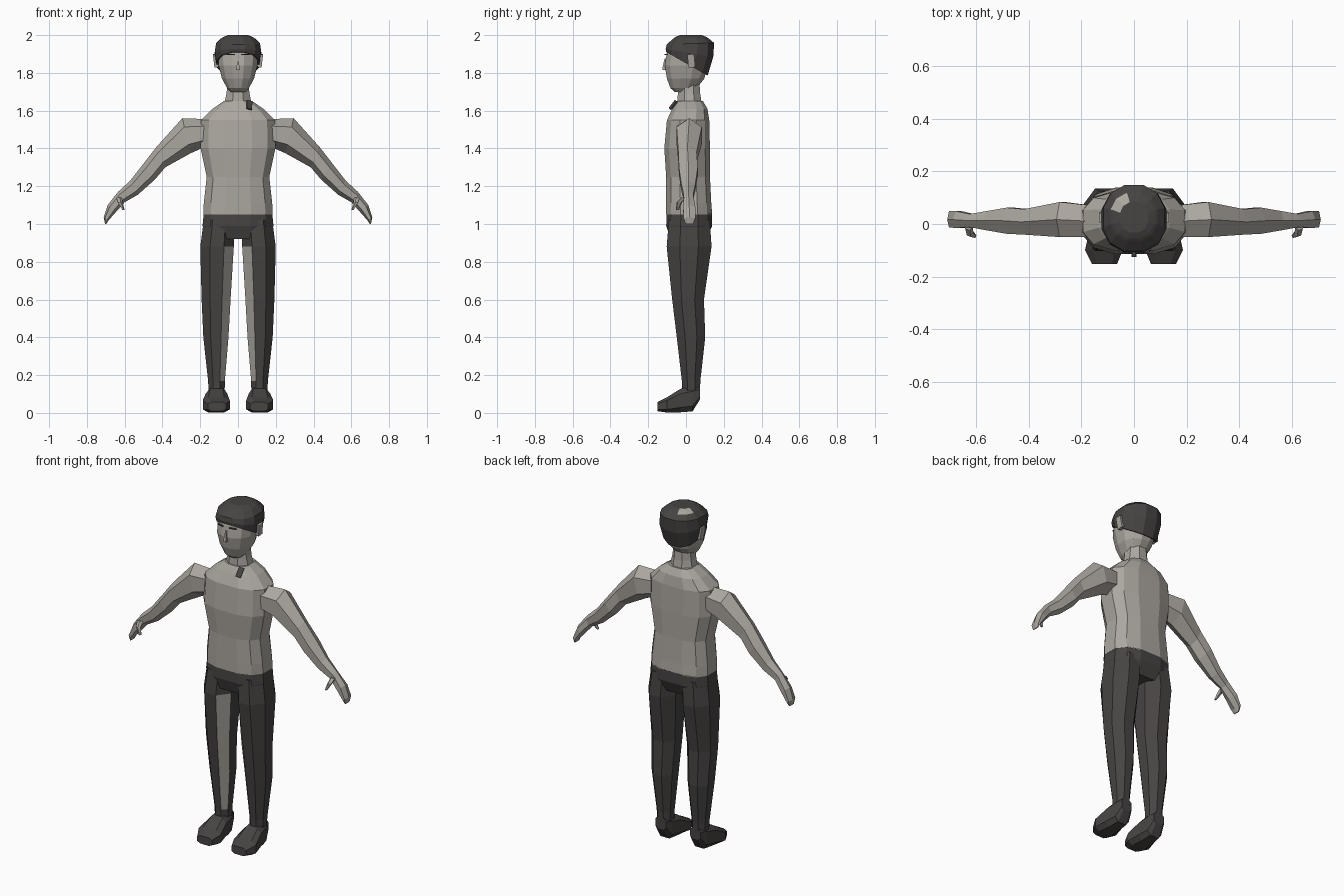
import bpy, bmesh, math
from mathutils import Vector, Matrix

if "Cube" in bpy.data.objects:
    bpy.data.objects.remove(bpy.data.objects["Cube"])


def material(name, rgb):
    m = bpy.data.materials.new(name)
    m.use_nodes = True
    m.diffuse_color = (*rgb, 1)
    node = next(n for n in m.node_tree.nodes if n.type == 'BSDF_PRINCIPLED')
    node.inputs["Base Color"].default_value = (*rgb, 1)
    return m


LIGHT = material("warm light grey", (0.41, 0.385, 0.35))
DARK = material("charcoal", (0.062, 0.058, 0.056))


def finish(bm, name, mats, rule=None):
    bmesh.ops.recalc_face_normals(bm, faces=bm.faces)
    bm.normal_update()
    if rule:
        for f in bm.faces:
            f.material_index = int(rule(f.calc_center_median(), f.normal))
    me = bpy.data.meshes.new(name)
    bm.to_mesh(me)
    bm.free()
    for m in mats:
        me.materials.append(m)
    ob = bpy.data.objects.new(name, me)
    bpy.context.collection.objects.link(ob)
    return ob


def power(v, e):
    return math.copysign(abs(v) ** e, v) if abs(v) > 1e-6 else 0


def loft(name, rings, n, mats, e=1, off=0.5, side=1, rule=None):
    """Skin a tube over rings given as (centre, u axis, v axis)."""
    bm = bmesh.new()
    loops = []
    for c, u, v in rings:
        loop = []
        for k in range(n):
            a = math.tau * (k + off) / n
            p = Vector(c) + Vector(u) * power(math.cos(a), e) + Vector(v) * power(math.sin(a), e)
            loop.append(bm.verts.new((p.x * side, p.y, p.z)))
        loops.append(loop)
    for a, b in zip(loops, loops[1:]):
        for k in range(n):
            j = (k + 1) % n
            bm.faces.new((a[k], a[j], b[j], b[k]))
    bm.faces.new(loops[0])
    bm.faces.new(loops[-1])
    return finish(bm, name, mats, rule)


def level(z, hx, y0, y1, cx=0, tilt=0):
    """Horizontal ring; tilt is the rise from middle to back."""
    return (cx, (y0 + y1) / 2, z), (hx, 0, 0), (0, (y1 - y0) / 2, tilt)


def box(name, loc, size, mat, rot=(0, 0, 0), taper=1):
    bm = bmesh.new()
    bmesh.ops.create_cube(bm, size=1)
    for v in bm.verts:
        if v.co.z > 0:
            v.co.x *= taper
            v.co.y *= taper
    bmesh.ops.scale(bm, vec=size, verts=bm.verts)
    ob = finish(bm, name, [mat])
    ob.location, ob.rotation_euler = loc, rot
    return ob


# Torso, neck and hips
loft("sweater", [level(*r) for r in (
    (1.05, .188, -.108, .142), (1.11, .186, -.108, .137), (1.25, .170, -.108, .13),
    (1.40, .203, -.118, .13), (1.55, .200, -.104, .126), (1.61, .138, -.075, .116),
    (1.65, .078, -.052, .092))], 12, [LIGHT], e=.75)
loft("neck", [level(1.63, .08, -.052, .09), level(1.69, .066, -.048, .08),
              level(1.76, .058, -.045, .075)], 8, [LIGHT])
loft("hips", [level(1.055, .186, -.106, .142), level(.99, .193, -.108, .142),
              level(.92, .165, -.085, .11)], 12, [DARK], e=.75)
box("collar_patch", (.06, -.068, 1.63), (.03, .008, .055), DARK, rot=(-.62, .25, .3))

# Head
loft("head", [level(*r) for r in (
    (1.70, .042, -.062, .03), (1.72, .06, -.085, .06), (1.77, .088, -.104, .10),
    (1.84, .106, -.116, .12), (1.90, .108, -.106, .125), (1.95, .10, -.09, .12))],
    12, [LIGHT], e=.9)
loft("nose", [level(1.815, .014, -.13, -.10), level(1.83, .011, -.128, -.10),
              level(1.875, .005, -.116, -.10)], 4, [LIGHT])


# Hair cap with a tilted hairline and a pale arc on the crown
def crown_arc(c, n):
    return c.z > 1.984 and n.z < .995 and c.x < 0 and c.y > .04


loft("hair", [level(1.848, .117, -.108, .118, tilt=-.064),
              level(1.905, .127, -.112, .148, tilt=-.022),
              level(1.955, .120, -.106, .153, tilt=.004),
              level(1.983, .092, -.068, .122), level(1.990, .08, -.058, .112),
              level(2.0, .055, -.035, .085)], 12, [DARK, LIGHT], e=.9, rule=crown_arc)

for s, tag in ((1, "left"), (-1, "right")):
    box(tag + "_ear", (s * .118, .028, 1.865), (.022, .036, .07), LIGHT, rot=(.1, s * .12, 0))
    box(tag + "_brow", (s * .04, -.106, 1.897), (.04, .008, .006), DARK, rot=(0, 0, s * .2))

    # Arm and hand: top point (x, z), bottom point (x, z), front and back y
    arm = []
    for xt, zt, xb, zb, y0, y1 in (
            (.16, 1.555, .17, 1.41, -.06, .08), (.295, 1.56, .25, 1.375, -.06, .094),
            (.43, 1.41, .385, 1.30, -.048, .064), (.50, 1.32, .44, 1.235, -.045, .07),
            (.57, 1.23, .53, 1.155, -.03, .055), (.635, 1.17, .60, 1.115, -.016, .042),
            (.69, 1.10, .645, 1.065, -.02, .054), (.711, 1.035, .685, 1.02, -.018, .054),
            (.704, 1.0, .698, 1.0, -.005, .04)):
        arm.append((((xt + xb) / 2, (y0 + y1) / 2, (zt + zb) / 2),
                    ((xt - xb) / 2, 0, (zt - zb) / 2), (0, (y1 - y0) / 2, 0)))
    loft(tag + "_arm", arm, 6, [LIGHT], off=0, side=s)
    loft(tag + "_thumb", [level(1.14, .016, -.025, .01, .63), level(1.115, .014, -.05, -.02, .625),
                          level(1.075, .007, -.054, -.036, .607)], 5, [LIGHT], side=s)

    # Trouser leg with a pale panel on the inner front
    def panel(c, n, s=s):
        return n.x * s < -.25 and n.y < -.25 and .17 < c.z < .88

    loft(tag + "_leg", [level(*r) for r in (
        (1.02, .088, -.10, .135, .10), (.88, .096, -.112, .145, .111), (.60, .083, -.08, .102, .116),
        (.40, .072, -.055, .108, .117), (.17, .048, -.026, .080, .114), (.11, .046, -.024, .078, .113))],
        8, [DARK, LIGHT], side=s, rule=panel)

    # Shoe: sections from heel to toe
    shoe = []
    for y, cx, hx, z0, z1 in ((.074, .113, .036, .07, .14), (.035, .113, .05, .005, .145),
                              (-.03, .114, .06, 0, .13), (-.10, .115, .075, 0, .085),
                              (-.152, .112, .05, .008, .058)):
        shoe.append(((cx, y, (z0 + z1) / 2), (hx, 0, 0), (0, 0, (z1 - z0) / 2)))
    loft(tag + "_shoe", shoe, 8, [DARK], e=.6, side=s)
